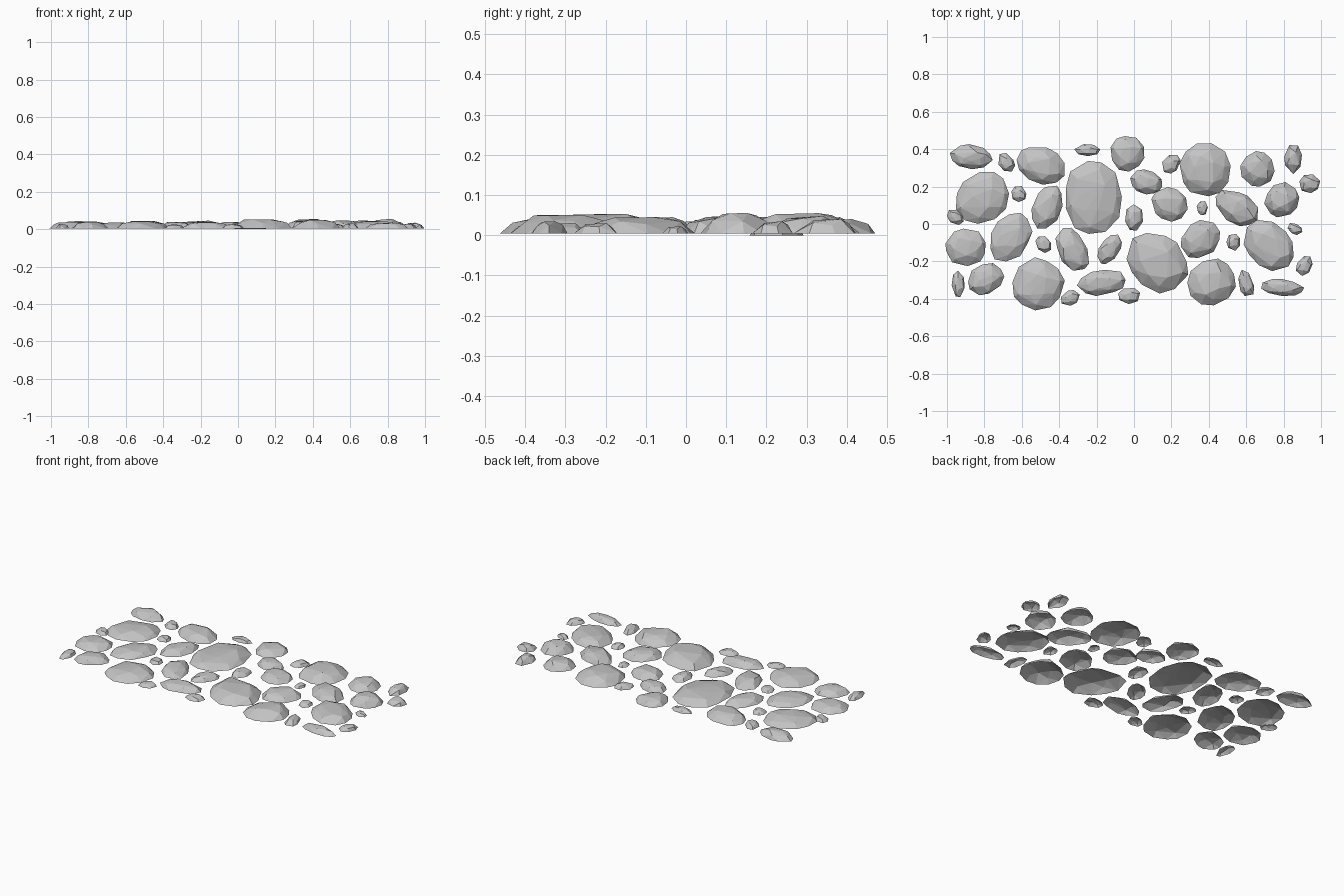
import bpy, bmesh, math, random

random.seed(7)

stone_grey = bpy.data.materials.new("stone_grey")
stone_grey.diffuse_color = (0.55, 0.55, 0.55, 1)

# Each row: centre x, centre y, half width, half depth, lean, top height
BIG = [
    (0.38, 0.29, 0.137, 0.142, 0.0, 0.055), (-0.81, 0.14, 0.142, 0.139, 0.1, 0.041),
    (-0.215, 0.142, 0.15, 0.195, 0.0, 0.046), (0.125, -0.21, 0.165, 0.162, -0.2, 0.053),
    (0.72, -0.115, 0.134, 0.137, -0.2, 0.045), (-0.51, -0.32, 0.14, 0.142, 0.0, 0.045),
    (0.415, -0.31, 0.13, 0.125, 0.1, 0.05), (-0.655, -0.07, 0.112, 0.13, 0.3, 0.036),
    (-0.50, 0.31, 0.128, 0.10, -0.2, 0.045),
]
MEDIUM = [
    (-0.87, 0.36, 0.115, 0.067, -0.1, 0.045), (-0.035, 0.375, 0.09, 0.095, 0.0, 0.04),
    (0.66, 0.295, 0.092, 0.095, 0.0, 0.048), (-0.465, 0.09, 0.083, 0.115, 0.3, 0.04),
    (0.065, 0.225, 0.086, 0.067, -0.2, 0.035), (0.19, 0.105, 0.097, 0.093, -0.1, 0.042),
    (0.55, 0.085, 0.113, 0.097, -0.4, 0.048), (0.79, 0.13, 0.094, 0.094, 0.1, 0.055),
    (-0.90, -0.125, 0.107, 0.10, 0.0, 0.04), (-0.33, -0.135, 0.09, 0.115, -0.4, 0.04),
    (-0.13, -0.135, 0.065, 0.078, 0.5, 0.035), (0.355, -0.08, 0.105, 0.102, 0.2, 0.045),
    (-0.79, -0.295, 0.097, 0.086, 0.2, 0.04), (-0.175, -0.315, 0.13, 0.07, 0.2, 0.04),
    (0.795, -0.34, 0.115, 0.045, -0.2, 0.035),
]
PEBBLES = [
    (-0.68, 0.33, 0.045, 0.05, -0.3, 0.03), (-0.25, 0.395, 0.07, 0.032, 0.0, 0.025),
    (0.20, 0.32, 0.05, 0.05, 0.2, 0.03), (0.85, 0.345, 0.048, 0.077, 0.0, 0.04),
    (0.94, 0.215, 0.056, 0.05, 0.1, 0.035), (-0.615, 0.16, 0.04, 0.043, 0.0, 0.025),
    (0.0, 0.035, 0.048, 0.07, 0.0, 0.035), (0.365, 0.085, 0.03, 0.037, 0.0, 0.022),
    (-0.955, 0.035, 0.045, 0.04, -0.3, 0.025), (-0.485, -0.11, 0.042, 0.045, -0.2, 0.025),
    (0.53, -0.098, 0.036, 0.045, 0.0, 0.028), (0.86, -0.027, 0.04, 0.032, -0.3, 0.022),
    (0.91, -0.225, 0.045, 0.053, 0.3, 0.03), (-0.94, -0.32, 0.035, 0.07, 0.0, 0.028),
    (-0.34, -0.395, 0.05, 0.042, 0.2, 0.025), (-0.025, -0.385, 0.058, 0.043, 0.0, 0.027),
    (0.60, -0.315, 0.042, 0.07, -0.3, 0.03),
]


def outline(sides, lean, rx, ry):
    """Irregular polygon, leaned sideways and fitted to the given half sizes."""
    start = random.random()
    pts = []
    for i in range(sides):
        a = 2 * math.pi * (i + start + random.uniform(-0.2, 0.2)) / sides
        r = random.uniform(0.95, 1.05)
        y = r * math.sin(a)
        pts.append((r * math.cos(a) + lean * y, y))
    xs, ys = zip(*pts)

    def fit(v, vals, half):
        return (2 * (v - min(vals)) / (max(vals) - min(vals)) - 1) * half
    return [(fit(x, xs, rx), fit(y, ys, ry)) for x, y in pts]


def make_stone(name, cx, cy, rx, ry, lean, top, sides, ground=0.005):
    bm = bmesh.new()
    rim = outline(sides, lean, rx, ry)
    for x, y in rim:
        bm.verts.new((x, y, ground))
    # Shoulder points, then a gently uneven crown
    for x, y in rim[::2]:
        s = random.uniform(0.72, 0.84)
        bm.verts.new((x * s, y * s, ground + (top - ground) * random.uniform(0.55, 0.75)))
    for k, (x, y) in enumerate(rim[1::2]):
        s = random.uniform(0.35, 0.6)
        z = 1.0 if k == 0 else random.uniform(0.82, 1.0)
        bm.verts.new((x * s, y * s, ground + (top - ground) * z))
    hull = bmesh.ops.convex_hull(bm, input=bm.verts[:])
    loose = [v for v in bm.verts if not v.link_faces]
    bmesh.ops.delete(bm, geom=loose, context='VERTS')
    bmesh.ops.recalc_face_normals(bm, faces=bm.faces[:])
    # The underside is left open
    under = [f for f in bm.faces if all(v.co.z < ground + 1e-5 for v in f.verts)]
    bmesh.ops.delete(bm, geom=under, context='FACES')
    mesh = bpy.data.meshes.new(name)
    bm.to_mesh(mesh)
    bm.free()
    mesh.materials.append(stone_grey)
    obj = bpy.data.objects.new(name, mesh)
    obj.location = (cx, cy, 0)
    bpy.context.collection.objects.link(obj)


# Large slabs, mid-sized stones and the small fillers between them
for label, rows, sides in (("large_stone", BIG, 11), ("medium_stone", MEDIUM, 10), ("pebble", PEBBLES, 7)):
    for i, row in enumerate(rows):
        # One medium stone sits slightly lower than the rest
        low = label == "medium_stone" and i == 4
        make_stone(f"{label}_{i + 1}", *row, sides, 0.0 if low else 0.005)
